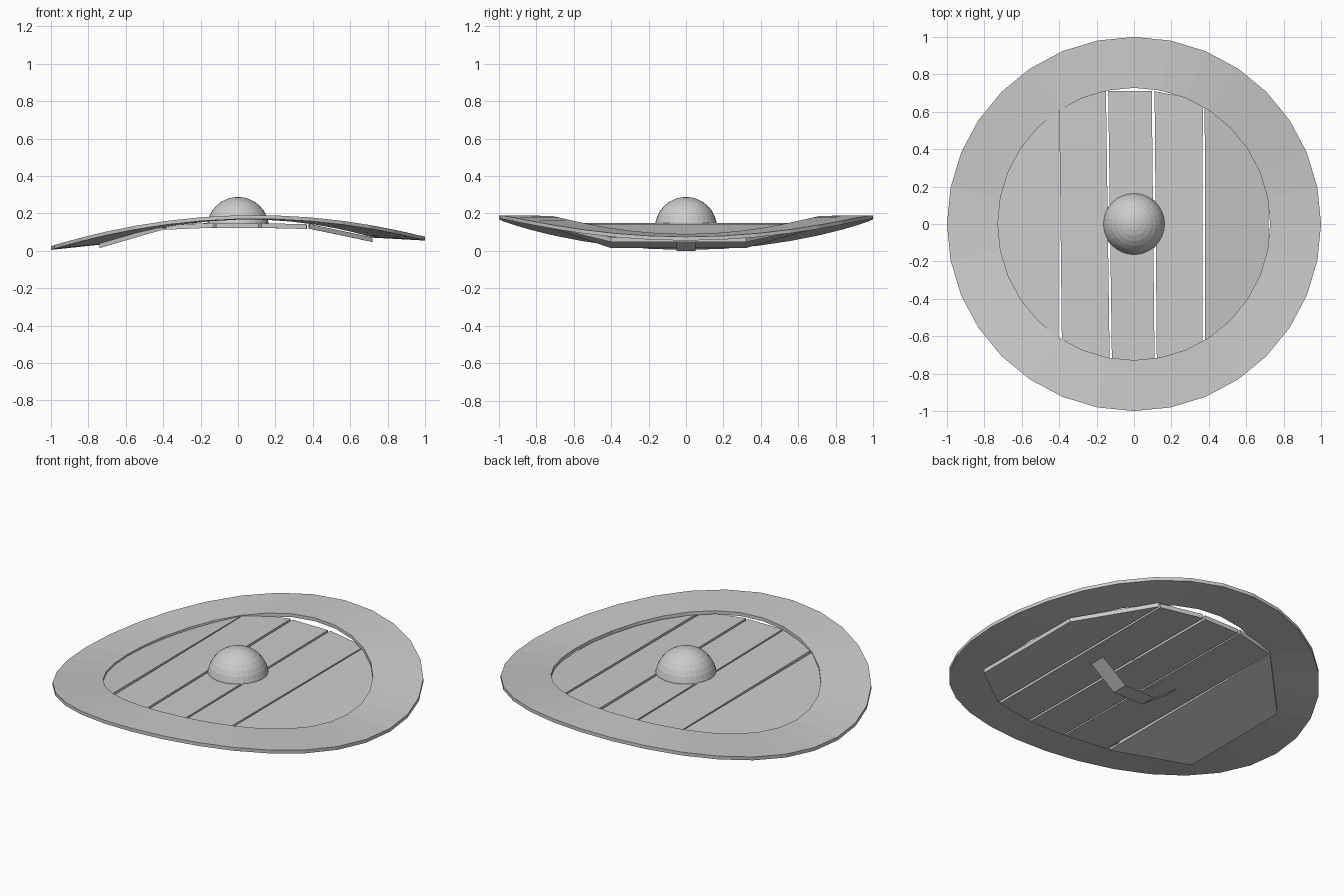
import bpy, bmesh
from math import sin, cos, pi

if "Cube" in bpy.data.objects:
    bpy.data.objects.remove(bpy.data.objects["Cube"])


def make(name, verts, faces):
    me = bpy.data.meshes.new(name)
    me.from_pydata(verts, [], faces)
    bm = bmesh.new()
    bm.from_mesh(me)
    bmesh.ops.recalc_face_normals(bm, faces=bm.faces)
    bm.to_mesh(me)
    bm.free()
    ob = bpy.data.objects.new(name, me)
    bpy.context.collection.objects.link(ob)
    return ob


# Rim: flat 32-sided band, drooping towards the left and right tips
N, T = 32, 0.02
verts, faces = [], []
for i in range(N):
    a = 2 * pi * i / N
    c, s = cos(a), sin(a)
    zo = 0.19 - 0.14 * c * c + 0.025 * c
    zi = 0.187 - 0.115 * c * c + 0.018 * c
    for r, z in ((1, zo), (0.728, zi), (0.728, zi - T), (1, zo - T)):
        verts.append((r * c, r * s, z))
for i in range(N):
    j = (i + 1) % N
    for k in range(4):
        m = (k + 1) % 4
        faces.append((4 * i + k, 4 * j + k, 4 * j + m, 4 * i + m))
make("rim", verts, faces)


# Planks: four plan corners (front left, front right, back right, back left)
def plank(name, corners, z_left, z_right, t=0.025):
    zs = (z_left, z_right, z_right, z_left)
    v = [(x, y, z) for (x, y), z in zip(corners, zs)]
    v += [(x, y, z - t) for x, y, z in v]
    f = [(0, 1, 2, 3), (7, 6, 5, 4)]
    f += [(k, k + 4, (k + 1) % 4 + 4, (k + 1) % 4) for k in range(4)]
    make(name, v, f)


plank("plank_outer_left", [(-0.74, -0.4), (-0.405, -0.69), (-0.405, 0.66), (-0.74, 0.32)], 0.04, 0.137)
plank("plank_left", [(-0.385, -0.69), (-0.13, -0.74), (-0.15, 0.71), (-0.4, 0.66)], 0.138, 0.149)
plank("plank_middle", [(-0.118, -0.74), (0.11, -0.74), (0.095, 0.71), (-0.138, 0.71)], 0.147, 0.147)
plank("plank_right", [(0.122, -0.74), (0.365, -0.69), (0.368, 0.66), (0.11, 0.71)], 0.148, 0.142)
plank("plank_outer_right", [(0.38, -0.69), (0.72, -0.4), (0.72, 0.32), (0.378, 0.66)], 0.144, 0.072)

# Boss: half sphere in the centre
bm = bmesh.new()
bmesh.ops.create_uvsphere(bm, u_segments=32, v_segments=16, radius=0.166)
bmesh.ops.bisect_plane(bm, geom=bm.verts[:] + bm.edges[:] + bm.faces[:],
                       plane_co=(0, 0, 0), plane_no=(0, 0, 1), clear_inner=True)
me = bpy.data.meshes.new("boss")
bm.to_mesh(me)
bm.free()
boss = bpy.data.objects.new("boss", me)
boss.location.z = 0.122
bpy.context.collection.objects.link(boss)

# Handle: thin bent strip behind the boards
profile = [(-0.29, 0.135), (-0.1, 0), (0.1, 0), (0.28, 0.135)]
verts = [(x, y, z) for x, z in profile for y in (-0.05, 0.05)]
make("handle", verts, [(2 * k, 2 * k + 1, 2 * k + 3, 2 * k + 2) for k in range(3)])
